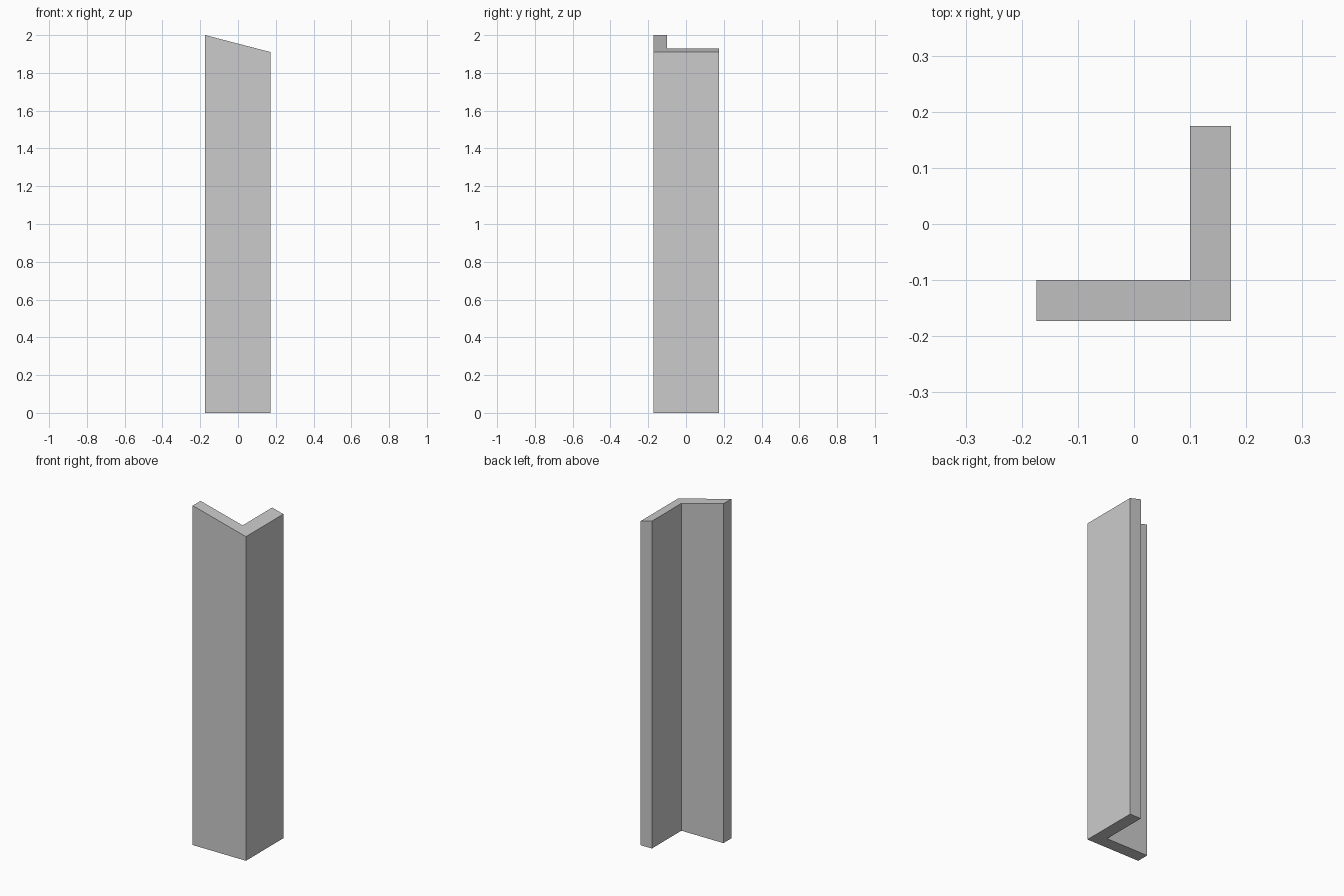
import bpy, bmesh

if "Cube" in bpy.data.objects:
    bpy.data.objects.remove(bpy.data.objects["Cube"])

# L-shaped cross-section of the angle post (x, y)
LEFT, RIGHT, FRONT, BACK = -0.174, 0.173, -0.173, 0.175
INNER_X, INNER_Y = 0.10, -0.10
profile = [(LEFT, FRONT), (RIGHT, FRONT), (RIGHT, BACK),
           (INNER_X, BACK), (INNER_X, INNER_Y), (LEFT, INNER_Y)]
HIGH, LOW = 2.0, 1.91


def top_height(x):
    return HIGH + (LOW - HIGH) * (x - LEFT) / (RIGHT - LEFT)


# Extrude the profile upward, then slope the top down toward +x
bm = bmesh.new()
base = bm.faces.new([bm.verts.new((x, y, 0)) for x, y in profile])
result = bmesh.ops.extrude_face_region(bm, geom=[base], use_keep_orig=True)
for v in result["geom"]:
    if isinstance(v, bmesh.types.BMVert):
        v.co.z = top_height(v.co.x)
bmesh.ops.recalc_face_normals(bm, faces=bm.faces)

mesh = bpy.data.meshes.new("angle_post")
bm.to_mesh(mesh)
bm.free()
post = bpy.data.objects.new("angle_post", mesh)
bpy.context.collection.objects.link(post)
